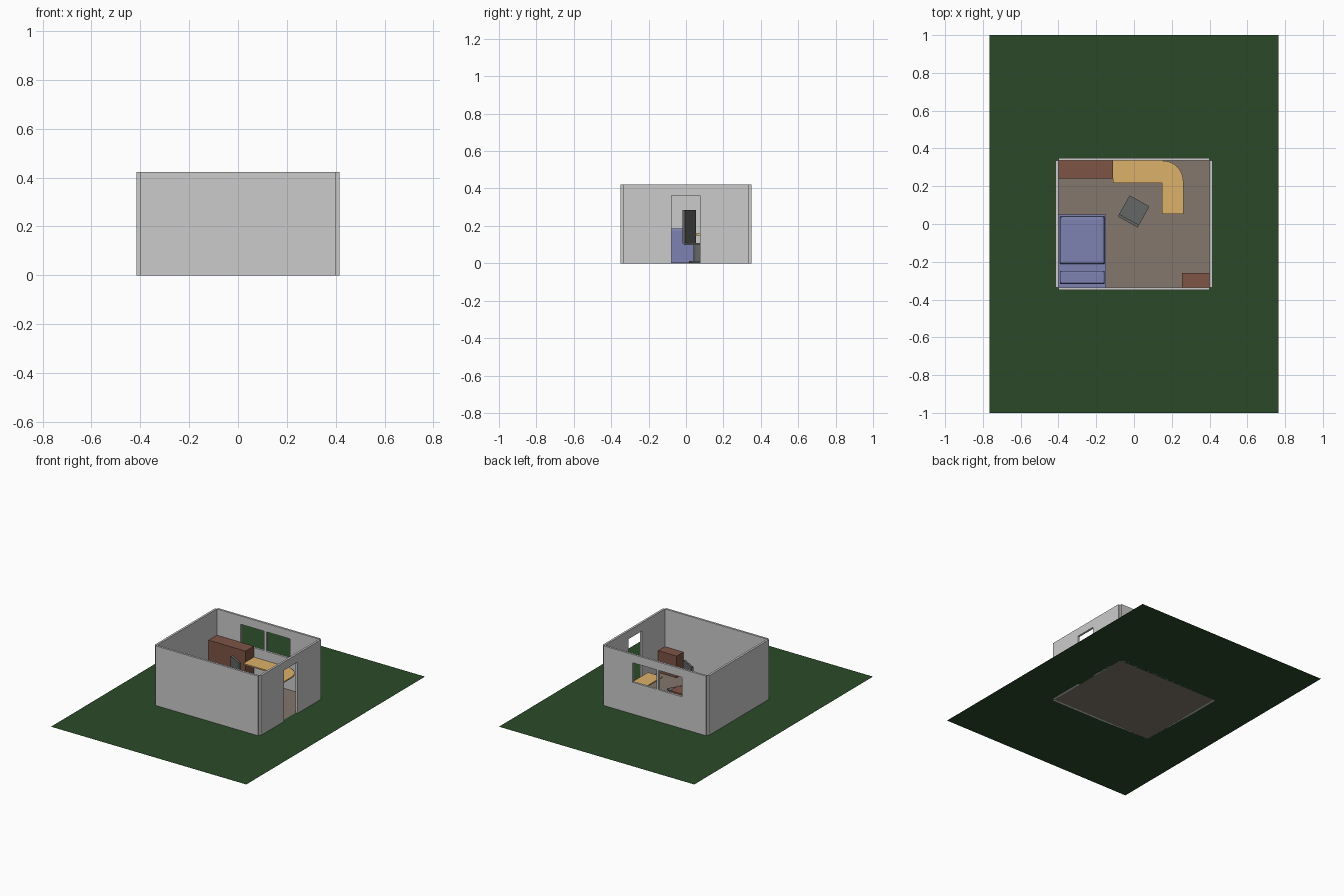
import bpy, bmesh, math
from mathutils import Matrix

if "Cube" in bpy.data.objects:
    bpy.data.objects.remove(bpy.data.objects["Cube"])


def material(name, rgb):
    m = bpy.data.materials.new(name)
    m.diffuse_color = (*rgb, 1)
    m.use_nodes = True
    m.node_tree.nodes["Principled BSDF"].inputs["Base Color"].default_value = m.diffuse_color
    return m


GRASS = material("grass", (0.024, 0.068, 0.022))
FLOOR = material("floor_brown", (0.23, 0.184, 0.152))
WALL = material("wall_grey", (0.68, 0.68, 0.68))
BLUE = material("bed_blue", (0.206, 0.226, 0.44))
TAN = material("desk_wood", (0.72, 0.44, 0.143))
RED = material("cabinet_wood", (0.21, 0.088, 0.06))
DARK = material("chair_grey", (0.13, 0.135, 0.135))


def finish(name, bm, mat=None):
    bmesh.ops.recalc_face_normals(bm, faces=bm.faces)
    me = bpy.data.meshes.new(name)
    bm.to_mesh(me)
    bm.free()
    ob = bpy.data.objects.new(name, me)
    bpy.context.collection.objects.link(ob)
    if mat:
        me.materials.append(mat)
    return ob


def box(name, x, y, z, mat=None, soft=0):
    """Box from (min, max) ranges, with optional rounded top edges."""
    bm = bmesh.new()
    bmesh.ops.create_cube(bm, size=1)
    for v in bm.verts:
        v.co = [r[0] + (c + 0.5) * (r[1] - r[0]) for c, r in zip(v.co, (x, y, z))]
    if soft:
        top = [e for e in bm.edges if all(v.co.z > z[1] - 1e-5 for v in e.verts)]
        bmesh.ops.bevel(bm, geom=top, offset=soft, segments=4, profile=0.5, affect="EDGES")
    return finish(name, bm, mat)


def disc(name, r, z0, z1, mat):
    bm = bmesh.new()
    bmesh.ops.create_cone(bm, cap_ends=True, segments=32, radius1=r, radius2=r, depth=z1 - z0,
                          matrix=Matrix.Translation((0, 0, (z0 + z1) / 2)))
    ob = finish(name, bm, mat)
    for p in ob.data.polygons:
        p.use_smooth = len(p.vertices) == 4
    return ob


def cut(ob, cutter):
    """Cut an opening and drop the cutter."""
    cutter.hide_render = True
    mod = ob.modifiers.new("opening", "BOOLEAN")
    mod.operation, mod.solver, mod.object = "DIFFERENCE", "EXACT", cutter
    dg = bpy.context.evaluated_depsgraph_get()
    me = bpy.data.meshes.new_from_object(ob.evaluated_get(dg))
    ob.modifiers.clear()
    ob.data = me
    bpy.data.objects.remove(cutter)


X, Y, T, H = 0.40, 0.335, 0.015, 0.422   # room inside half sizes, wall thickness, height

# lawn with the room floor set into it
bm = bmesh.new()
signs = [(-1, -1), (1, -1), (1, 1), (-1, 1)]
outer = [bm.verts.new((0.765 * a, b, 0)) for a, b in signs]
inner = [bm.verts.new((X * a, Y * b, 0)) for a, b in signs]
for i in range(4):
    j = (i + 1) % 4
    bm.faces.new((outer[i], outer[j], inner[j], inner[i]))
finish("lawn", bm, GRASS)
bm = bmesh.new()
bm.faces.new([bm.verts.new((X * a, Y * b, 0)) for a, b in signs])
finish("room_floor", bm, FLOOR)

# walls, meeting in notched corners
box("front_wall", (-X, X), (-Y - T, -Y), (0, H), WALL)
box("left_wall", (-X - T, -X), (-Y, Y), (0, H), WALL)
back = box("back_wall", (-X, X), (Y, Y + T), (0, H), WALL)
right = box("right_wall", (X, X + T), (-Y, Y), (0, H), WALL)
for x in ((-0.215, -0.029), (-0.013, 0.173)):
    cut(back, box("window_cutter", x, (Y - 0.05, Y + 0.05), (0.225, 0.363), WALL))
cut(right, box("door_cutter", (X - 0.05, X + 0.05), (-0.078, 0.075), (-0.05, 0.363), WALL))

# bed
B = 0.001
box("bed_base", (-X, -0.148), (-Y, 0.05), (B, 0.147), BLUE)
box("blanket", (-0.392, -0.156), (-0.212, 0.04), (0.14, 0.187), BLUE, soft=0.015)
box("pillow", (-0.392, -0.156), (-0.317, -0.248), (0.14, 0.187), BLUE, soft=0.01)

# cabinets
box("back_cabinet", (-X, -0.11), (0.242, Y), (B, 0.236), RED)
box("corner_cabinet", (0.255, X), (-Y, -0.26), (B, 0.155), RED)

# L-shaped desk top with a rounded outer corner
R, DX = 0.11, 0.261
outline = [(-0.11, Y), (-0.11, 0.218), (0.148, 0.218), (0.148, 0.053), (DX, 0.053)]
outline += [(DX - R + R * math.cos(a), Y - R + R * math.sin(a))
            for a in (math.pi / 2 * i / 12 for i in range(13))]
bm = bmesh.new()
face = bm.faces.new([bm.verts.new((x, y, 0.149)) for x, y in outline])
ext = bmesh.ops.extrude_face_region(bm, geom=[face])["geom"]
bmesh.ops.translate(bm, vec=(0, 0, 0.009), verts=[v for v in ext if isinstance(v, bmesh.types.BMVert)])
finish("desk_top", bm, TAN)

# swivel chair, turned away from the desk corner
parts = [
    disc("chair_foot", 0.055, B, 0.012, DARK),
    disc("chair_post", 0.03, 0.012, 0.097, DARK),
    box("chair_seat", (-0.06, 0.06), (-0.06, 0.06), (0.097, 0.108), DARK),
    box("chair_back", (-0.06, 0.06), (-0.068, -0.053), (0.105, 0.285), DARK),
]
for p in parts:
    p.location = (0, 0.07, 0)
    p.rotation_euler.z = math.radians(-29)
